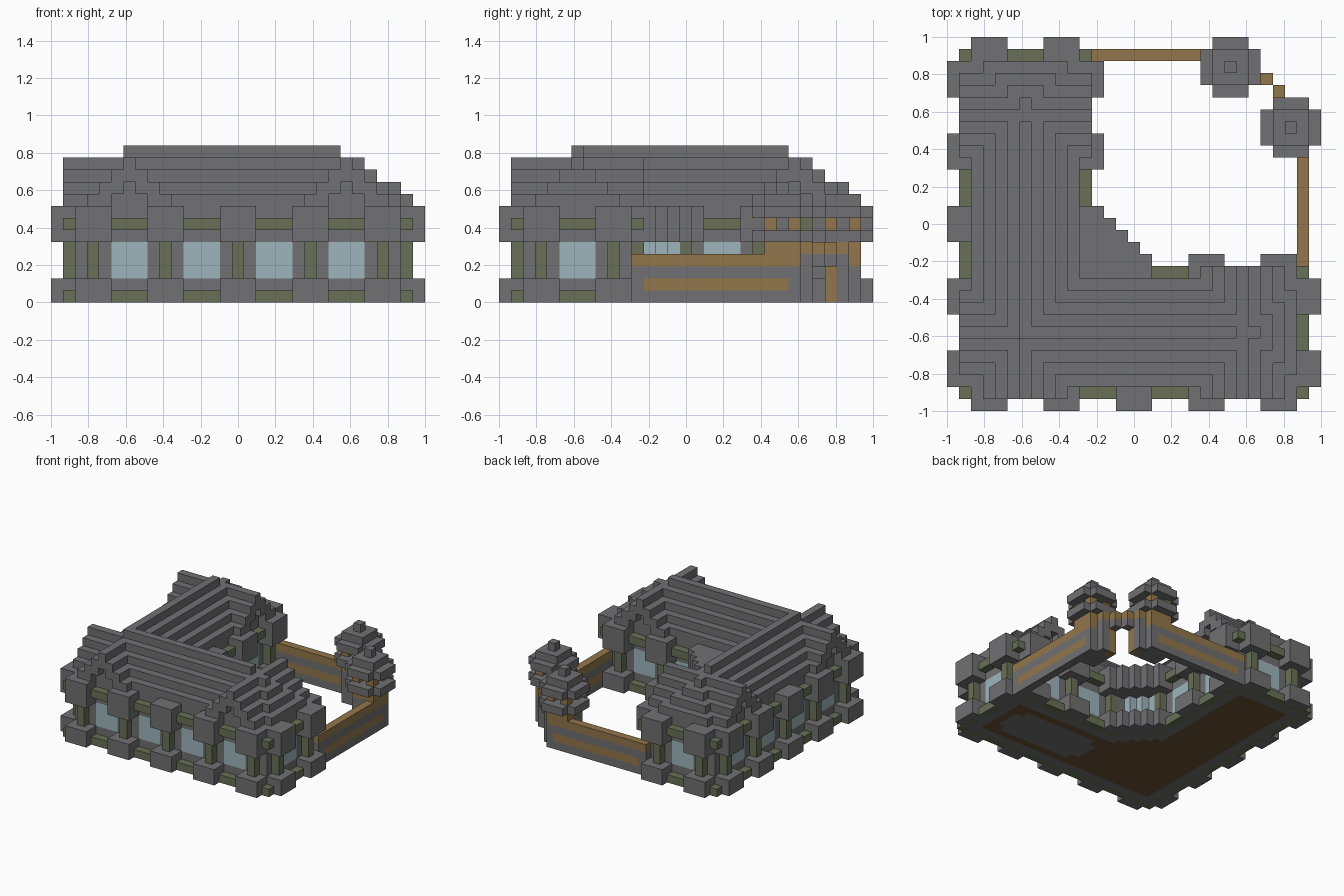
import bpy
import bmesh
from mathutils import Vector

if "Cube" in bpy.data.objects:
    bpy.data.objects.remove(bpy.data.objects["Cube"], do_unlink=True)

UNIT = 2 / 31  # edge of one building block


def material(name, r, g, b):
    m = bpy.data.materials.new(name)
    m.use_nodes = True
    m.diffuse_color = (r, g, b, 1)
    m.node_tree.nodes["Principled BSDF"].inputs["Base Color"].default_value = (r, g, b, 1)
    return m


stone = material("grey stone", 0.165, 0.16, 0.168)
moss = material("mossy stone", 0.142, 0.16, 0.096)
glass = material("pale glass", 0.34, 0.46, 0.50)
wood = material("oak wood", 0.29, 0.18, 0.07)
dark_wood = material("dark floor wood", 0.14, 0.08, 0.035)

PARTS = {
    "floor": dark_wood, "floor_slab": stone, "walls": stone, "beams": moss,
    "windows": glass, "pillar_blocks": stone, "posts": moss, "roof": stone,
    "fence": stone, "fence_trim": wood, "tower_shafts": stone,
    "tower_wood": wood, "tower_caps": stone, "gate_lintel": stone, "gate_trim": wood,
}
cells = {}


def put(part, i, j, k):
    """Place a block and its twin across the diagonal."""
    cells[i, j, k] = part
    cells[j, i, k] = part


def box(part, i, j, k):
    for a in range(*i):
        for b in range(*j):
            for c in range(*k):
                put(part, a, b, c)


def inside(i, j):
    """L-shaped footprint with a chamfered inner corner."""
    return 1 <= i <= 29 and 1 <= j <= 29 and (min(i, j) <= 11 or i + j <= 26)


footprint = {(i, j) for i in range(31) for j in range(31) if inside(i, j)}
outer = {(i, j) for i, j in footprint
         if not all(inside(i + a, j + b) for a, b in ((1, 0), (-1, 0), (0, 1), (0, -1)))}
inner = {(i, j) for i, j in footprint - outer
         if any((i + a, j + b) in outer for a in (-1, 0, 1) for b in (-1, 0, 1))}


def roof_height(i, j):
    """Tallest of the two wings, their hipped ends and the cross gables."""
    h = 0
    for along, across in ((i, j), (j, i)):
        if across > 11:
            continue
        gable = 12 - abs(across - 6)
        if 2 <= across <= 10:
            if along < 6:
                h = max(h, gable)
            elif along < 24:
                h = max(h, gable + 1)
            elif along <= 28:
                h = max(h, min(37 - along, gable))
        if 20 <= along <= 28:
            h = max(h, 12 - abs(along - 24))
    return h


def is_window(i, j):
    if i > 11 and j > 11:
        return True
    along = j if i in (2, 10, 28) else i
    return along % 6 in (5, 0, 1)


# Floor, walls, windows and beams
for i, j in footprint:
    if (i, j) in outer:
        for k in (0, 6):
            cells[i, j, k] = "beams"
    elif (i, j) in inner:
        for k in range(8):
            cells[i, j, k] = "windows" if 2 <= k <= 4 and is_window(i, j) else "walls"
    else:
        cells[i, j, 0] = "floor"
        cells[i, j, 7] = "roof"

# Stepped roof, two blocks thick where it overhangs the gable walls
for i, j in footprint:
    top = roof_height(i, j)
    start = max(7, top - 2) if (i, j) in outer else 8
    for k in range(start, top):
        cells[i, j, k] = "roof"

# Pillars: wide blocks at foot and head, slim post between
pillars = [(t, 1) for t in (3, 9, 15, 21, 27)]
pillars += [(t, 11) for t in (15, 21, 27)] + [(29, 3), (29, 9)]
corner_blocks = [(12, 14), (13, 13)]
for i, j in pillars + corner_blocks:
    for layers in ((0, 2), (5, 8)):
        for a in range(i - 1, i + 2):
            for b in range(j - 1, j + 2):
                for k in range(*layers):
                    if cells.get((a, b, k)) != "roof":
                        put("pillar_blocks", a, b, k)
for i, j in pillars:
    box("posts", (i, i + 1), (j, j + 1), (0, 1))
    box("posts", (i, i + 1), (j, j + 1), (2, 5))

# Stone rug in the floor of the front wing
for i in range(15, 27):
    for j in range(4, 9):
        if not (i in (15, 26) and j in (4, 8)):
            cells[i, j, 0] = "floor_slab"

# Courtyard fence with wooden stripe and rail
box("fence", (29, 30), (11, 22), (0, 4))
box("fence_trim", (29, 30), (11, 22), (3, 4))

# Gate towers
box("tower_shafts", (27, 30), (22, 25), (0, 4))
box("tower_wood", (27, 30), (22, 25), (4, 5))
box("fence_trim", (29, 30), (12, 24), (1, 2))
box("fence_trim", (29, 30), (22, 25), (3, 4))
for i in (27, 29):
    for j in (22, 24):
        put("tower_wood", i, j, 6)
for k in (5, 7):
    box("tower_caps", (26, 31), (22, 25), (k, k + 1))
    box("tower_caps", (27, 30), (21, 26), (k, k + 1))
box("tower_caps", (27, 30), (22, 25), (8, 9))
put("tower_caps", 28, 23, 6)
put("tower_caps", 28, 23, 9)

# Diagonal gateway between the towers
box("gate_lintel", (28, 29), (25, 26), (0, 4))
box("gate_trim", (27, 28), (25, 26), (0, 3))
for i, j in ((28, 25), (27, 25), (27, 26)):
    put("gate_lintel", i, j, 3)
    put("gate_trim", i, j, 4)

# Turn each part's blocks into a mesh of its exposed faces
AXES = [Vector((1, 0, 0)), Vector((0, 1, 0)), Vector((0, 0, 1))]
for name, mat in PARTS.items():
    bm = bmesh.new()
    verts = {}

    def corner(p):
        key = tuple(round(c) for c in p)
        if key not in verts:
            verts[key] = bm.verts.new(((key[0] - 15.5) * UNIT, (key[1] - 15.5) * UNIT, key[2] * UNIT))
        return verts[key]

    for cell, part in cells.items():
        if part != name:
            continue
        base = Vector(cell)
        for n in range(3):
            axis, u, v = AXES[n], AXES[(n + 1) % 3], AXES[(n + 2) % 3]
            for side in (1, -1):
                if tuple(round(c) for c in base + axis * side) in cells:
                    continue
                o = base + axis if side == 1 else base
                loop = [o, o + u, o + u + v, o + v]
                bm.faces.new([corner(p) for p in loop[::side]])
    mesh = bpy.data.meshes.new(name)
    bm.to_mesh(mesh)
    bm.free()
    mesh.materials.append(mat)
    bpy.context.collection.objects.link(bpy.data.objects.new(name, mesh))
